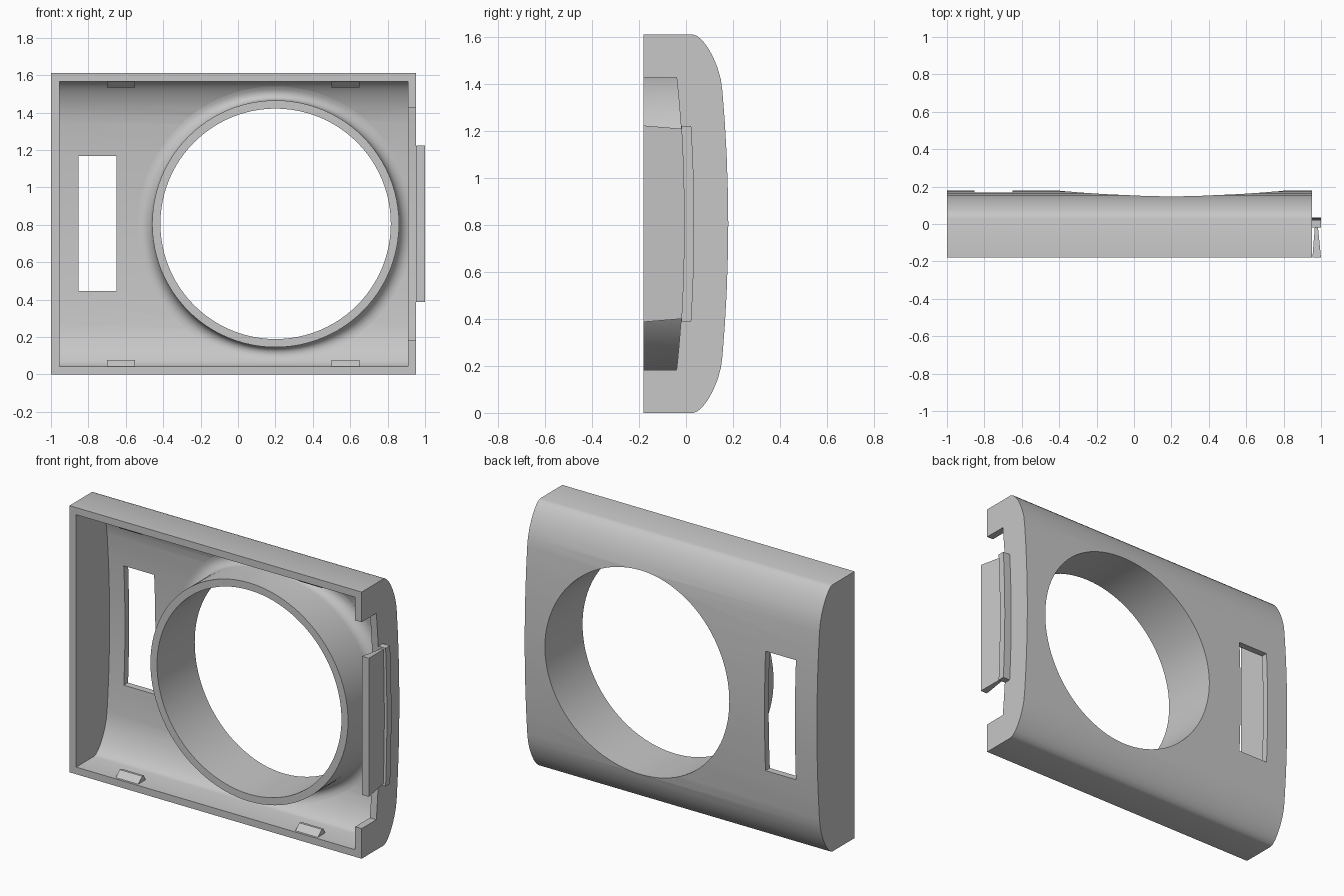
import bpy, bmesh, math
from mathutils import Matrix

if "Cube" in bpy.data.objects:
    bpy.data.objects.remove(bpy.data.objects["Cube"], do_unlink=True)

grey = bpy.data.materials.new("plain_grey")
grey.use_nodes = True
grey.diffuse_color = (0.57, 0.57, 0.57, 1)
grey.node_tree.nodes["Principled BSDF"].inputs["Base Color"].default_value = (0.57, 0.57, 0.57, 1)

MID = 0.805            # half height
FRONT = -0.18          # open front plane
RING_X, BORE, RING_R, FILLET = 0.201, 0.616, 0.66, 0.075
SEG = 96


def finish(name, bm):
    bm.normal_update()
    bmesh.ops.recalc_face_normals(bm, faces=bm.faces)
    mesh = bpy.data.meshes.new(name)
    bm.to_mesh(mesh)
    bm.free()
    mesh.materials.append(grey)
    obj = bpy.data.objects.new(name, mesh)
    bpy.context.collection.objects.link(obj)
    return obj


def extrude_x(name, profile, x0, x1):
    """Solid from a (y, z) profile swept along x."""
    bm = bmesh.new()
    face = bm.faces.new([bm.verts.new((x0, y, z)) for y, z in profile])
    new = bmesh.ops.extrude_face_region(bm, geom=[face])["geom"]
    bmesh.ops.translate(bm, vec=(x1 - x0, 0, 0),
                        verts=[v for v in new if isinstance(v, bmesh.types.BMVert)])
    # the starting face stays as the near cap
    if not any(all(abs(v.co.x - x0) < 1e-6 for v in f.verts) for f in bm.faces):
        bm.faces.new([v for v in bm.verts if abs(v.co.x - x0) < 1e-6])
    return finish(name, bm)


def activate(obj):
    bpy.ops.object.select_all(action="DESELECT")
    obj.select_set(True)
    bpy.context.view_layer.objects.active = obj


def cut(obj, cutter):
    mod = obj.modifiers.new("cut", "BOOLEAN")
    mod.operation, mod.solver, mod.object = "DIFFERENCE", "EXACT", cutter
    activate(obj)
    bpy.ops.object.modifier_apply(modifier=mod.name)


def smooth(obj):
    activate(obj)
    bpy.ops.object.shade_smooth_by_angle(angle=math.radians(30))


# Lower half of the curved back, mirrored about mid height
half = [(0.03, 0), (0.048, 0.006), (0.07, 0.025), (0.093, 0.055), (0.115, 0.095),
        (0.134, 0.14), (0.148, 0.19), (0.155, 0.24), (0.165, 0.37), (0.173, 0.51),
        (0.178, 0.66), (0.18, MID)]
back = half + [(y, 2 * MID - z) for y, z in half[-2::-1]]
inner = [(y - 0.04, MID + (z - MID) * 0.762 / MID) for y, z in back]


def inner_y(z):
    """Depth of the inside surface at height z."""
    for (ya, za), (yb, zb) in zip(inner, inner[1:]):
        if za <= z <= zb:
            return ya + (yb - ya) * (z - za) / (zb - za)
    return inner[0][0]


def arc(y_mid, bow, reach, n=12):
    """Shallow bowed edge running up z."""
    steps = [-1 + 2 * i / n for i in range(n + 1)]
    return [(y_mid - bow * t * t, MID + reach * t) for t in steps]


# Shell and its cutters
shell = extrude_x("shell", [(FRONT, 0)] + back + [(FRONT, 2 * MID)], -1, 0.952)
cavity = extrude_x("cavity_cutter", [(-0.4, inner[0][1])] + inner + [(-0.4, inner[-1][1])],
                   -0.955, 0.909)
window = extrude_x("window_cutter", [(-0.05, 0.447), (0.4, 0.447), (0.4, 1.168), (-0.05, 1.168)],
                   -0.853, -0.65)
notch = extrude_x("notch_cutter", [(-0.4, MID - 0.623)] + arc(-0.007, 0.033, 0.623)
                  + [(-0.4, MID + 0.623)], 0.88, 1.1)

bm = bmesh.new()
bmesh.ops.create_cone(bm, cap_ends=True, segments=SEG, radius1=BORE, radius2=BORE, depth=2,
                      matrix=Matrix.Translation((RING_X, 0, MID))
                      @ Matrix.Rotation(math.pi / 2, 4, "X"))
bore = finish("bore_cutter", bm)

for cutter in (bore, cavity, window, notch):
    cut(shell, cutter)

# Collar around the bore, with a fillet that follows the inside of the shell
bm = bmesh.new()
loops = []
for i in range(SEG):
    a = 2 * math.pi * i / SEG
    section = [(BORE, FRONT), (RING_R, FRONT)]
    for k in range(9):
        t = math.pi / 2 * k / 8
        r = RING_R + FILLET * (1 - math.cos(t))
        section.append((r, inner_y(MID + r * math.sin(a)) - FILLET * (1 - math.sin(t))))
    for r in (RING_R + FILLET, BORE):
        section.append((r, inner_y(MID + r * math.sin(a)) + 0.015))
    loops.append([bm.verts.new((RING_X + r * math.cos(a), y, MID + r * math.sin(a)))
                  for r, y in section])
for i in range(SEG):
    p, q = loops[i], loops[(i + 1) % SEG]
    for k in range(len(p)):
        m = (k + 1) % len(p)
        bm.faces.new((p[k], p[m], q[m], q[k]))
collar = finish("collar", bm)

# Snap wedges on the upper and lower walls
wedge = [(-0.17, 0.04), (-0.128, 0.076), (-0.113, 0.076), (-0.095, 0.04)]
for side, x in (("right", -0.70), ("left", 0.50)):
    extrude_x("lower_snap_" + side, wedge, x, x + 0.15)
    extrude_x("upper_snap_" + side, [(y, 2 * MID - z) for y, z in wedge], x, x + 0.15)

# Side latch: bowed rib on the wall and a flaring tab in front of it
rib = arc(-0.008, 0.012, 0.417) + arc(0.035, 0.013, 0.417)[::-1]
latch_rib = extrude_x("latch_rib", rib, 0.945, 1.0)

bm = bmesh.new()
rings = []
for y, x0, x1, reach in ((FRONT, 0.954, 1.0, 0.418), (0.0, 0.968, 0.982, 0.403)):
    rings.append([bm.verts.new((x, y, MID + s * reach))
                  for x, s in ((x0, -1), (x1, -1), (x1, 1), (x0, 1))])
front, rear = rings
bm.faces.new(front)
bm.faces.new(rear)
for k in range(4):
    m = (k + 1) % 4
    bm.faces.new((front[k], front[m], rear[m], rear[k]))
finish("latch_tab", bm)

for obj in (shell, collar, latch_rib):
    smooth(obj)
for cutter in (cavity, window, notch, bore):
    bpy.data.objects.remove(cutter, do_unlink=True)
